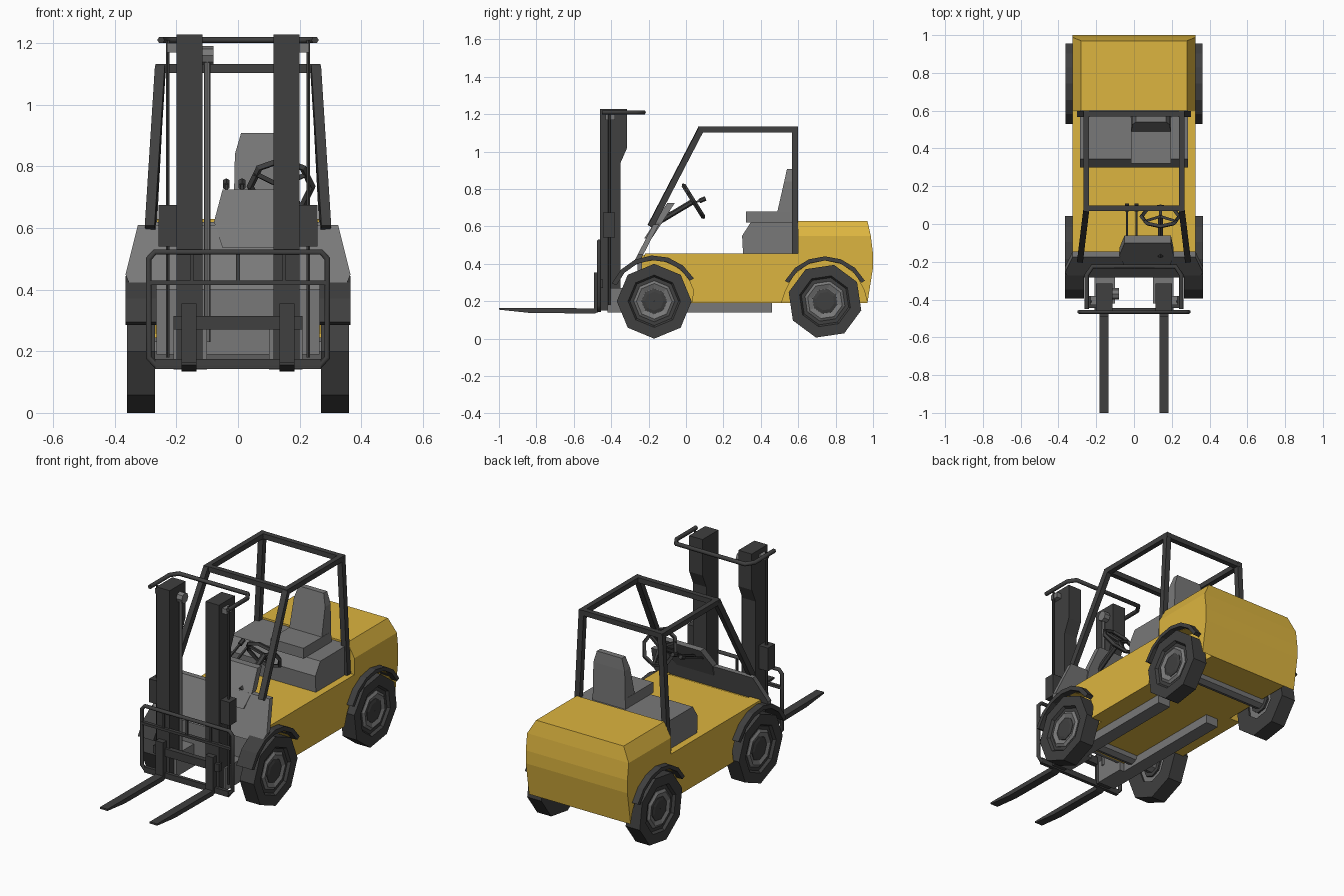
import bpy, bmesh, math
from mathutils import Matrix, Vector

if "Cube" in bpy.data.objects:
    bpy.data.objects.remove(bpy.data.objects["Cube"])


def material(name, rgb):
    m = bpy.data.materials.new(name)
    m.diffuse_color = (*rgb, 1)
    m.use_nodes = True
    m.node_tree.nodes["Principled BSDF"].inputs["Base Color"].default_value = m.diffuse_color
    return m


YELLOW = material("yellow_paint", (0.72, 0.46, 0.05))
DARK = material("dark_metal", (0.05, 0.05, 0.05))
GREY = material("mid_grey", (0.19, 0.19, 0.19))


def finish(name, bm, mat, mirror=False):
    bmesh.ops.recalc_face_normals(bm, faces=bm.faces)
    me = bpy.data.meshes.new(name)
    bm.to_mesh(me)
    bm.free()
    me.materials.append(mat)
    ob = bpy.data.objects.new(name, me)
    bpy.context.collection.objects.link(ob)
    if mirror:
        ob.modifiers.new("Mirror", 'MIRROR').use_mirror_merge = False
    return ob


def loft(name, rings, mat, mirror=False, closed=False):
    bm = bmesh.new()
    vs = [[bm.verts.new(p) for p in r] for r in rings]
    n = len(vs[0])
    pairs = list(zip(vs, vs[1:])) + ([(vs[-1], vs[0])] if closed else [])
    for a, b in pairs:
        for i in range(n):
            j = (i + 1) % n
            bm.faces.new((a[i], a[j], b[j], b[i]))
    if not closed:
        bm.faces.new(vs[0])
        bm.faces.new(vs[-1])
    return finish(name, bm, mat, mirror)


def side(name, pts, x0, x1, mat, mirror=False):
    """Side (y, z) profile extruded along x."""
    return loft(name, [[(x, y, z) for y, z in pts] for x in (x0, x1)], mat, mirror)


def box(name, x, y, z, mat, mirror=False):
    return side(name, [(y[0], z[0]), (y[1], z[0]), (y[1], z[1]), (y[0], z[1])], *x, mat, mirror)


def bar(name, p, q, w, mat, mirror=False, round_sides=0):
    """Square or round bar between two points."""
    p, q = Vector(p), Vector(q)
    d = q - p
    m = Matrix.Translation((p + q) / 2) @ d.to_track_quat('Z', 'Y').to_matrix().to_4x4()
    bm = bmesh.new()
    if round_sides:
        bmesh.ops.create_cone(bm, cap_ends=True, segments=round_sides, radius1=w / 2,
                              radius2=w / 2, depth=d.length, matrix=m)
    else:
        bmesh.ops.create_cube(bm, size=1, matrix=m @ Matrix.Diagonal((w, w, d.length, 1)))
    return finish(name, bm, mat, mirror)


def tube(name, pts, r, mat, cyclic=False):
    cu = bpy.data.curves.new(name, 'CURVE')
    cu.dimensions = '3D'
    cu.bevel_depth, cu.bevel_resolution, cu.use_fill_caps = r, 1, True
    sp = cu.splines.new('POLY')
    sp.points.add(len(pts) - 1)
    for v, p in zip(sp.points, pts):
        v.co = (*p, 1)
    sp.use_cyclic_u = cyclic
    cu.materials.append(mat)
    ob = bpy.data.objects.new(name, cu)
    bpy.context.collection.objects.link(ob)


def lathe(name, prof, cy, cz, phase, mat):
    """(x, radius) profile spun in eight steps around a wheel axle."""
    rings = []
    for i in range(8):
        a = phase + i * math.pi / 4
        rings.append([(x, cy + r * math.sin(a), cz - r * math.cos(a)) for x, r in prof])
    loft(name, rings, mat, True, True)


def arc(cy, cz, r, a0, a1, n=6):
    angs = [math.radians(a0 + (a1 - a0) * i / n) for i in range(n + 1)]
    return [(cy + r * math.cos(a), cz + r * math.sin(a)) for a in angs]


# wheels, axles
for label, cy, phase in (("front", -0.17, 0), ("rear", 0.743, math.radians(-14))):
    lathe(label + "_tyre", [(.27, .1), (.27, .2), (.36, .2), (.36, .14), (.345, .13), (.345, .1)],
          cy, .2, phase, DARK)
    lathe(label + "_rim", [(.28, .03), (.28, .11), (.347, .11), (.357, .095), (.347, .07), (.347, .03)],
          cy, .2, phase, GREY)
    lathe(label + "_hub", [(.27, .001), (.27, .068), (.35, .068), (.355, .05), (.355, .001)],
          cy, .2, phase, DARK)
    bar(label + "_axle", (-.28, cy, .2), (.28, cy, .2), .09, GREY, round_sides=8)

# chassis: outer flanks with wheel arches, and a core between the wheels
flank = [(-.22, .455), (1, .455), (1, .38), (.97, .19), (.955, .25)]
flank += arc(.743, .2, .218, 15, 165) + [(.51, .19), (.03, .19)]
flank += arc(-.17, .2, .218, 15, 105)
side("body_flank", flank, .255, .325, YELLOW, True)
side("body_core", [(-.24, .19), (-.24, .44), (-.2, .455), (1, .455), (1, .38), (.97, .19)],
     -.256, .256, YELLOW)
box("frame_rail", (.13, .21), (-.42, .46), (.14, .192), GREY, True)
box("mast_foot", (.1, .21), (-.42, -.24), (.14, .27), GREY, True)
box("front_panel", (-.265, .265), (-.26, -.235), (.19, .44), GREY)

# counterweight tapering toward its top
loft("counterweight", [[(-h, y0, z), (h, y0, z), (h, y1, z), (-h, y1, z)] for z, h, y0, y1 in
     ((.455, .325, .6, 1), (.55, .325, .6, .988), (.63, .28, .6, .97))], YELLOW)

# fenders
side("front_fender", arc(-.17, .2, .245, 30, 157) + arc(-.17, .2, .22, 157, 30), .265, .365, DARK, True)
side("rear_fender", arc(.743, .2, .24, 27, 153) + arc(.743, .2, .218, 153, 27), .27, .362, DARK, True)

# slanted cowl and instrument console
cowl = [(-.325, .61), (.325, .61), (.365, .45), (.345, .4), (-.345, .4), (-.365, .45)]
loft("cowl", [[(x, -.16 + (z - .61) * .52 + d, z) for x, z in cowl] for d in (-.015, .015)], GREY)
console = [(-.05, .725), (.195, .725), (.21, .62), (.19, .535), (-.05, .535), (-.078, .62)]
loft("console", [[(x, -.08 + (z - .725) * .65 + d, z) for x, z in console] for d in (-.02, .02)], GREY)

# steering and levers
bar("steering_column", (.14, -.17, .61), (.14, .04, .735), .03, DARK, round_sides=6)
bpy.ops.mesh.primitive_torus_add(major_segments=8, minor_segments=4, major_radius=.1,
                                 minor_radius=.012, location=(.14, .04, .735),
                                 rotation=(math.radians(-58), 0, 0))
wheel = bpy.context.object
wheel.name = "steering_wheel"
wheel.data.materials.append(DARK)
for k in range(3):
    a = math.radians(90 + 120 * k)
    rim = wheel.location + wheel.rotation_euler.to_matrix() @ Vector((.1 * math.cos(a), .1 * math.sin(a), 0))
    bar("steering_spoke", wheel.location, rim, .014, DARK)
for x in (-.038, .013):
    bar("lever", (x, -.12, .66), (x, .08, .74), .01, DARK)
    bar("lever_knob", (x, .07, .735), (x, .105, .75), .025, DARK, round_sides=6)

# seat
side("seat_base", [(.305, .455), (.3, .55), (.345, .62), (.6, .62), (.6, .455)], -.285, .285, GREY)
box("seat_cushion", (-.015, .195), (.32, .56), (.62, .68), GREY)
loft("seat_back", [[(.09 - h, y0, z), (.09 + h, y0, z), (.09 + h, y1, z), (.09 - h, y1, z)]
     for z, h, y0, y1 in ((.62, .105, .475, .575), (.84, .1, .525, .575), (.908, .08, .54, .572))], GREY)

# overhead guard
bar("guard_front_post", (.285, -.19, .6), (.252, .08, 1.12), .032, DARK, True)
bar("guard_rear_post", (.287, .583, .455), (.252, .583, 1.12), .032, DARK, True)
bar("guard_side_rail", (.252, .065, 1.118), (.252, .6, 1.118), .03, DARK, True)
for y in (.083, .583):
    bar("guard_cross_rail", (-.266, y, 1.118), (.266, y, 1.118), .03, DARK)

# mast columns, tie rods and lift cylinder
side("mast_column", [(-.46, .15), (-.46, 1.228), (-.315, 1.228), (-.315, 1.02), (-.35, .94), (-.35, .15)],
     .115, .2, DARK, True)
bar("mast_rod", (.228, -.41, .18), (.228, -.41, 1.21), .014, DARK, True, 6)
box("mast_bracket", (.2, .258), (-.445, -.38), (.54, .675), DARK, True)
box("mast_top_bracket", (.195, .23), (-.43, -.38), (1.17, 1.2), GREY, True)
tube("mast_top_bar", [(-.25, -.45, 1.21), (-.25, -.27, 1.21), (-.22, -.225, 1.21),
                      (.22, -.225, 1.21), (.25, -.27, 1.21), (.25, -.45, 1.21)], .012, DARK)
bar("lift_cylinder", (-.1, -.38, .23), (-.1, -.38, 1.18), .02, GREY, round_sides=8)
bar("lift_pulley", (-.12, -.37, 1.16), (-.08, -.37, 1.16), .06, GREY, round_sides=8)

# fork carriage
y = -.465
tube("carriage_frame", [(-.29, y, .18), (-.29, y, .5), (-.27, y, .522), (.27, y, .522), (.29, y, .5),
                        (.29, y, .18), (.265, y, .152), (-.265, y, .152)], .011, DARK, True)
box("carriage_mid_rail", (-.285, .285), (-.475, -.455), (.415, .43), DARK)
box("carriage_plate", (-.21, .21), (-.475, -.445), (.27, .315), DARK)
box("carriage_bottom", (-.27, .27), (-.475, -.455), (.142, .175), DARK)
for x in (-.15, 0, .15):
    bar("carriage_upright", (x, y, .42), (x, y, .52), .012, DARK)

# forks
side("fork", [(-1, .165), (-1, .155), (-.84, .138), (-.49, .134), (-.46, .145), (-.46, .355),
              (-.492, .355), (-.492, .162)], .135, .183, DARK, True)
